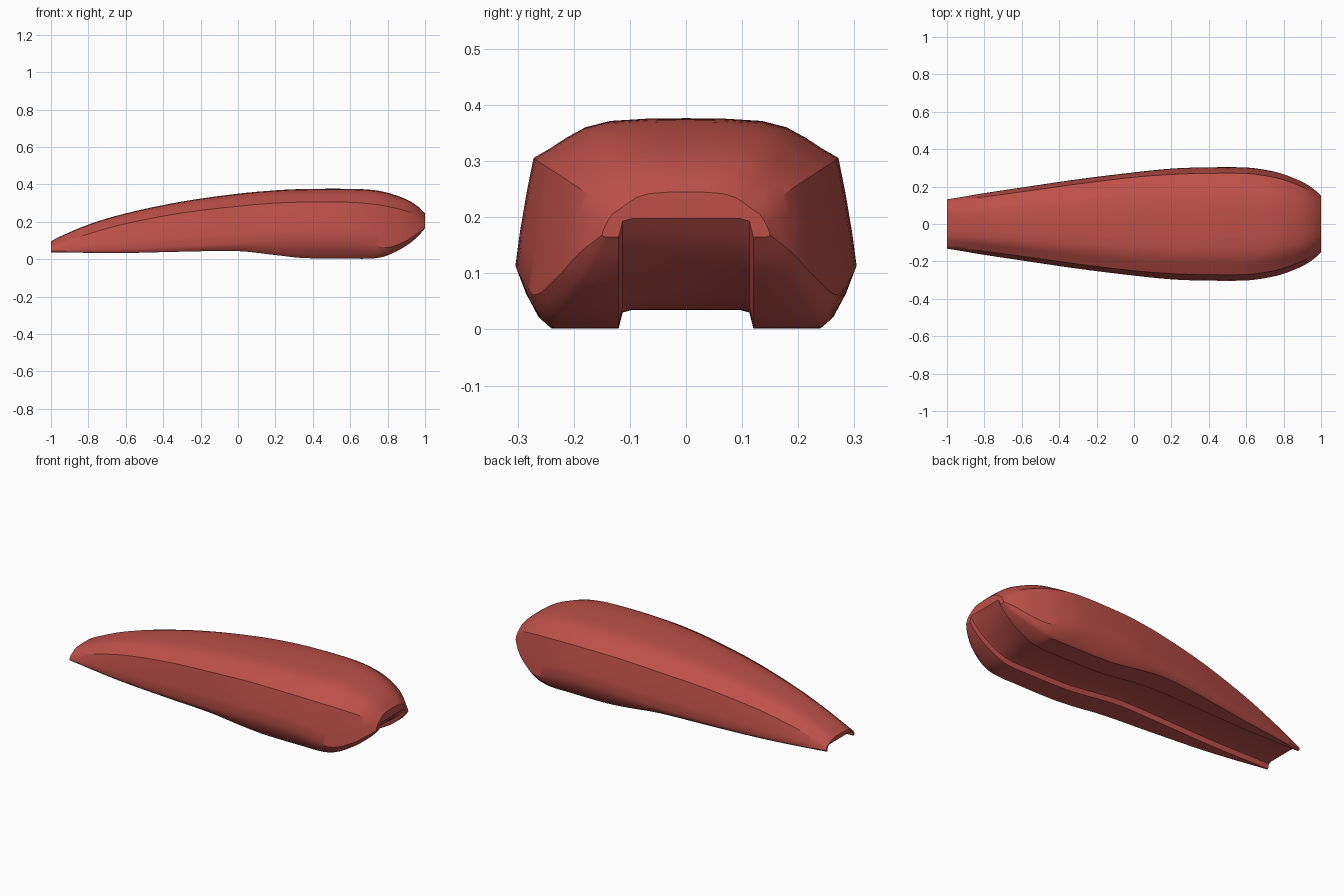
import bpy, bmesh

if "Cube" in bpy.data.objects:
    bpy.data.objects.remove(bpy.data.objects["Cube"])

# Stations: x, top z, crease y, crease z, widest y, widest z, bottom edge y, bottom z
STATIONS = [
    (-1.00, .095, .120, .066, .132, .044, .127, .037),
    (-0.96, .117, .125, .080, .138, .044, .132, .036),
    (-0.80, .185, .145, .135, .165, .048, .157, .034),
    (-0.60, .245, .172, .190, .195, .054, .184, .033),
    (-0.30, .308, .214, .247, .239, .068, .222, .040),
    (0.00, .350, .250, .283, .276, .086, .250, .043),
    (0.20, .368, .265, .300, .296, .106, .252, .022),
    (0.35, .375, .270, .305, .302, .116, .244, .006),
    (0.60, .376, .270, .304, .302, .108, .240, .003),
    (0.72, .370, .255, .294, .286, .080, .238, .004),
    (0.80, .355, .236, .282, .266, .062, .226, .020),
    (0.90, .320, .198, .257, .225, .098, .192, .072),
    (0.96, .283, .162, .232, .188, .138, .160, .120),
    (1.00, .245, .132, .205, .150, .168, .143, .165),
]
CHANNEL = 0.12   # half width of the underside channel
DEPTH = 0.033
STEPS = 4        # rings per station gap


def slope(i, k):
    a, b = STATIONS[max(i - 1, 0)], STATIONS[min(i + 1, len(STATIONS) - 1)]
    return (b[k] - a[k]) / (b[0] - a[0])


def blend(i, t, k):
    """Smooth curve through the stations."""
    a, b = STATIONS[i], STATIONS[i + 1]
    h = b[0] - a[0]
    return ((2*t**3 - 3*t**2 + 1) * a[k] + (t**3 - 2*t**2 + t) * h * slope(i, k)
            + (3*t**2 - 2*t**3) * b[k] + (t**3 - t**2) * h * slope(i + 1, k))


def half_section(zt, yc, zc, yw, zw, yb, zb):
    """Half cross-section from the top centre down to the channel ceiling."""
    pts = [(yc * u, zc + (zt - zc) * v) for u, v in
           ((0, 1), (.25, .99), (.5, .93), (.66, .77), (.78, .52), (.9, .22), (1, 0))]
    pts += [(yc + (yw - yc) * t + .002, zc + (zw - zc) * t) for t in (.35, .7)]
    pts += [(yw, zw),
            (yw + (yb - yw) * .3, zw + (zb - zw) * .45),
            (yw + (yb - yw) * .65, zw + (zb - zw) * .82),
            (yb, zb)]
    pts += [(CHANNEL, zb), (.113, zb + .85 * DEPTH), (.095, zb + DEPTH), (0, zb + DEPTH)]
    return pts


# Lofted shell with closed ends
bm = bmesh.new()
rings = []
for i in range(len(STATIONS) - 1):
    last = i == len(STATIONS) - 2
    for s in range(STEPS + (1 if last else 0)):
        t = s / STEPS
        x = STATIONS[i][0] + (STATIONS[i + 1][0] - STATIONS[i][0]) * t
        half = half_section(*(blend(i, t, k) for k in range(1, 8)))
        loop = half + [(-y, z) for y, z in half[-2:0:-1]]
        rings.append([bm.verts.new((x, y, z)) for y, z in loop])
n = len(rings[0])
for a, b in zip(rings, rings[1:]):
    for j in range(n):
        bm.faces.new((a[j], b[j], b[(j + 1) % n], a[(j + 1) % n]))
bm.faces.new(rings[0])
bm.faces.new(rings[-1][::-1])
bmesh.ops.recalc_face_normals(bm, faces=bm.faces)

mesh = bpy.data.meshes.new("shell_body")
bm.to_mesh(mesh)
bm.free()
shell = bpy.data.objects.new("shell_body", mesh)
bpy.context.collection.objects.link(shell)

# Single red finish
red = bpy.data.materials.new("brick_red")
red.diffuse_color = (0.515, 0.08, 0.067, 1)
red.use_nodes = True
red.node_tree.nodes["Principled BSDF"].inputs["Base Color"].default_value = red.diffuse_color
mesh.materials.append(red)

# Smooth surface with sharp crease and channel edges
bpy.context.view_layer.objects.active = shell
shell.select_set(True)
bpy.ops.object.shade_smooth_by_angle(angle=0.56)
